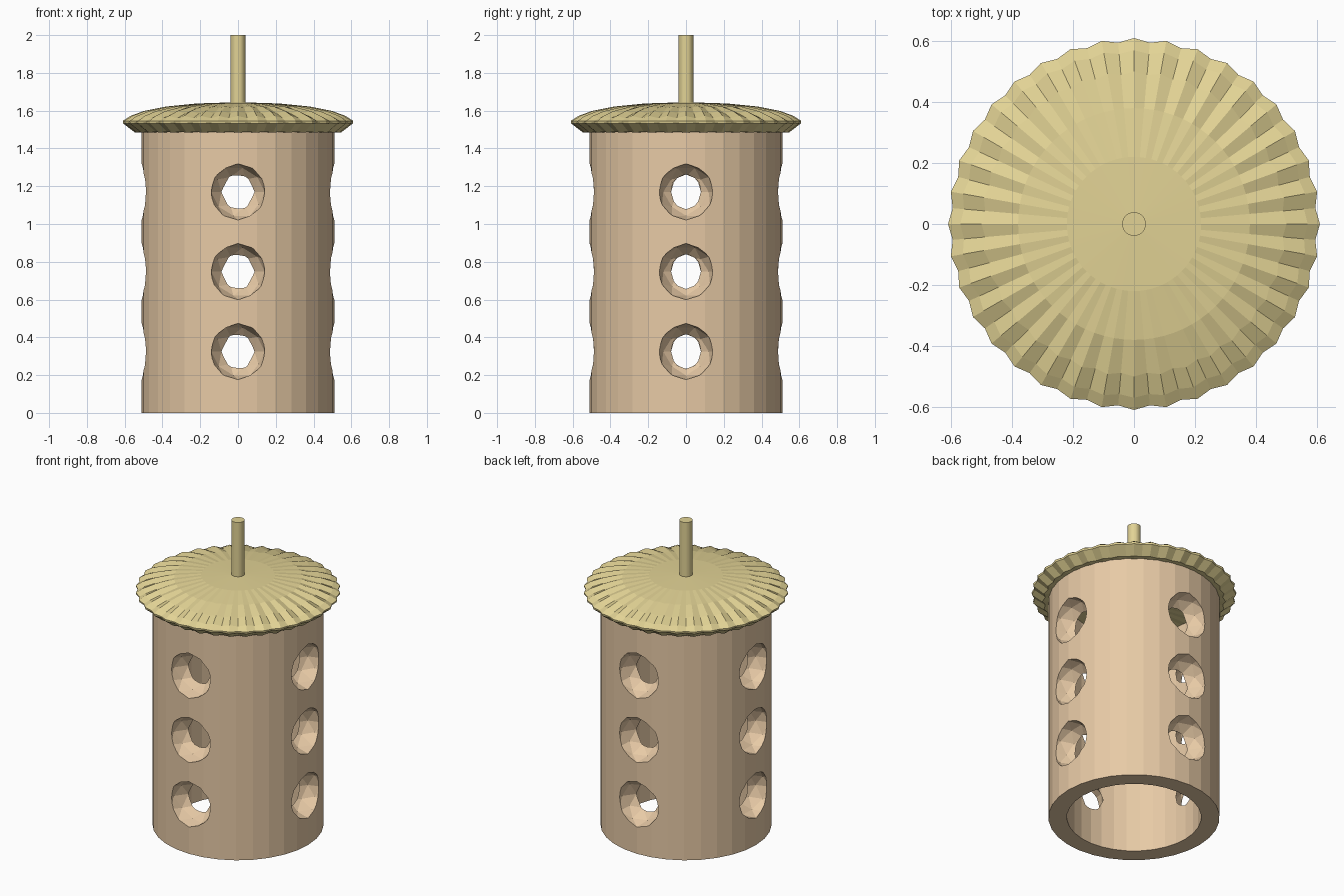
import bpy, bmesh
from math import sin, cos, pi
from mathutils import Matrix

if "Cube" in bpy.data.objects:
    bpy.data.objects.remove(bpy.data.objects["Cube"])


def finish(bm, name, mat):
    bmesh.ops.recalc_face_normals(bm, faces=bm.faces[:])
    me = bpy.data.meshes.new(name)
    bm.to_mesh(me)
    bm.free()
    ob = bpy.data.objects.new(name, me)
    bpy.context.collection.objects.link(ob)
    if mat:
        me.materials.append(mat)
    return ob


def material(name, rgb):
    m = bpy.data.materials.new(name)
    m.diffuse_color = (*rgb, 1)
    m.use_nodes = True
    m.node_tree.nodes["Principled BSDF"].inputs["Base Color"].default_value = m.diffuse_color
    return m


def rings(bm, profile, n):
    """Profile points are (ridge radius, ridge z, groove radius, groove z)."""
    out = []
    for r0, z0, r1, z1 in profile:
        ring = []
        for i in range(n):
            a = 2 * pi * i / n
            r, z = (r0, z0) if i % 2 == 0 else (r1, z1)
            ring.append(bm.verts.new((r * cos(a), r * sin(a), z)))
        out.append(ring)
    return out


def bridge(bm, a, b):
    n = len(a)
    for i in range(n):
        j = (i + 1) % n
        bm.faces.new((a[i], a[j], b[j], b[i]))


wood = material("wood", (0.80, 0.59, 0.38))
straw = material("straw", (0.76, 0.65, 0.30))

# Hollow tube body, open at both ends
bm = bmesh.new()
loops = rings(bm, [(r, z, r, z) for r, z in
                   ((0.51, 0), (0.51, 1.5), (0.4, 1.5), (0.4, 0))], 32)
for k in range(4):
    bridge(bm, loops[k], loops[(k + 1) % 4])
body = finish(bm, "tube_body", wood)

# Round feeding holes: faceted balls cut out of the wall on four sides
bm = bmesh.new()
for z in (0.325, 0.748, 1.17):
    for x, y in ((1, 0), (-1, 0), (0, 1), (0, -1)):
        bmesh.ops.create_icosphere(bm, subdivisions=2, radius=0.149,
                                   matrix=Matrix.Translation((x * 0.51, y * 0.51, z)))
cutter = finish(bm, "hole_cutter", None)
cutter.hide_render = True
mod = body.modifiers.new("holes", 'BOOLEAN')
mod.operation = 'DIFFERENCE'
mod.solver = 'EXACT'
mod.object = cutter
bpy.context.view_layer.objects.active = body
bpy.ops.object.modifier_apply(modifier="holes")
bpy.data.objects.remove(cutter, do_unlink=True)

# Fluted lid, a shallow dome with a scalloped rim
bm = bmesh.new()
lid = rings(bm, [
    (0.22, 1.638, 0.22, 1.638),
    (0.38, 1.622, 0.38, 1.617),
    (0.50, 1.598, 0.49, 1.584),
    (0.57, 1.572, 0.56, 1.560),
    (0.61, 1.546, 0.597, 1.544),
    (0.608, 1.532, 0.595, 1.534),
    (0.545, 1.484, 0.530, 1.488)], 72)
for a, b in zip(lid, lid[1:]):
    bridge(bm, a, b)
for ring, z in ((lid[0], 1.645), (lid[-1], 1.486)):
    c = bm.verts.new((0, 0, z))
    for i in range(72):
        bm.faces.new((ring[i], ring[(i + 1) % 72], c))
finish(bm, "lid", straw)

# Hanging rod
bm = bmesh.new()
bmesh.ops.create_cone(bm, cap_ends=True, segments=32, radius1=0.039, radius2=0.039,
                      depth=0.42, matrix=Matrix.Translation((0, 0, 1.79)))
rod = finish(bm, "hanging_rod", straw)
